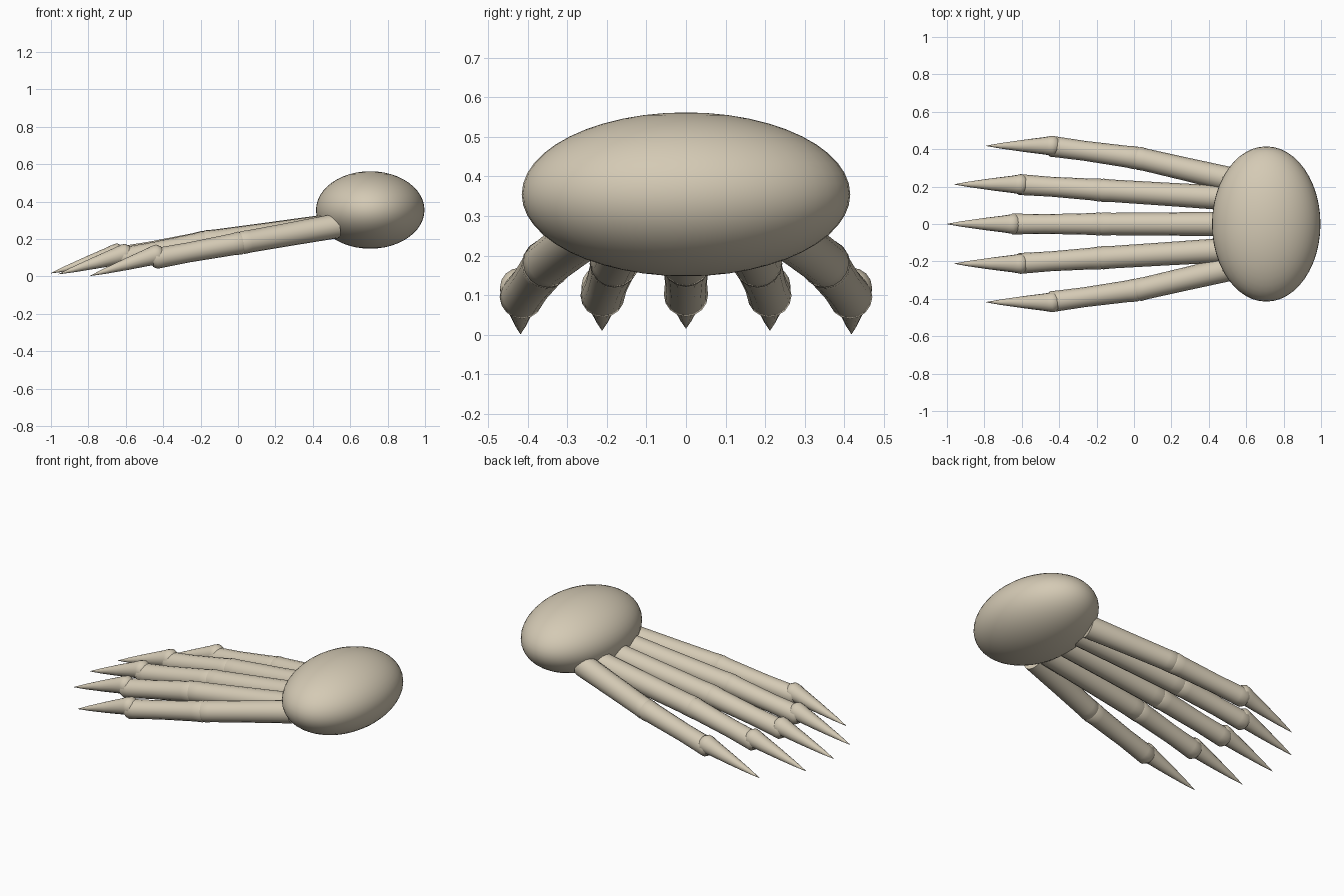
import bpy, bmesh, math
from mathutils import Vector

if "Cube" in bpy.data.objects:
    bpy.data.objects.remove(bpy.data.objects["Cube"])

bone = bpy.data.materials.new("bone_beige")
bone.diffuse_color = (0.66, 0.59, 0.46, 1)
bone.use_nodes = True
bone.node_tree.nodes["Principled BSDF"].inputs["Base Color"].default_value = bone.diffuse_color


def finish(obj):
    obj.data.materials.append(bone)
    bpy.ops.object.select_all(action='DESELECT')
    obj.select_set(True)
    bpy.context.view_layer.objects.active = obj
    bpy.ops.object.shade_smooth_by_angle(angle=math.radians(40))


def bone_part(name, a, b, profile, sides=16):
    """Loft rings from a to b; profile holds (fraction along, radius)."""
    a, b = Vector(a), Vector(b)
    axis = (b - a).normalized()
    side = axis.cross(Vector((0, 0, 1))).normalized()
    up = side.cross(axis)
    bm = bmesh.new()
    rings = []
    for t, r in profile:
        c = a.lerp(b, t)
        rings.append([bm.verts.new(c + r * (math.cos(k) * side + math.sin(k) * up))
                      for k in (2 * math.pi * i / sides for i in range(sides))])
    for p, q in zip(rings, rings[1:]):
        for i in range(sides):
            j = (i + 1) % sides
            bm.faces.new((p[i], p[j], q[j], q[i]))
    bm.faces.new(rings[0])
    bm.faces.new(rings[-1])
    bmesh.ops.recalc_face_normals(bm, faces=bm.faces)
    mesh = bpy.data.meshes.new(name)
    bm.to_mesh(mesh)
    bm.free()
    obj = bpy.data.objects.new(name, mesh)
    bpy.context.collection.objects.link(obj)
    finish(obj)


# Egg-shaped palm
bpy.ops.mesh.primitive_uv_sphere_add(segments=48, ring_count=24, location=(0.707, 0, 0.355))
palm = bpy.context.object
palm.name = "palm"
palm.scale = (0.29, 0.415, 0.207)
bpy.ops.object.transform_apply(location=False, rotation=False, scale=True)
finish(palm)

# Bone outlines
LOWER = [(0, 0.066), (0.5, 0.062), (0.9, 0.060), (0.97, 0.062), (1, 0.054)]
UPPER = [(0, 0.056), (0.03, 0.062), (0.12, 0.058), (0.6, 0.053),
         (0.88, 0.055), (0.96, 0.056), (1, 0.042)]
CLAW = [(0, 0.018), (0.02, 0.036), (0.07, 0.052), (0.13, 0.052), (0.22, 0.046),
        (0.5, 0.032), (0.8, 0.015), (1, 0.001)]

# Finger joints: root, middle joint, knuckle, claw tip
FINGERS = {
    "middle": [(0.53, 0, 0.273), (-0.19, 0, 0.182), (-0.67, 0, 0.098), (-1.0, 0, 0.017)],
    "inner": [(0.53, 0.137, 0.27), (-0.19, 0.182, 0.180), (-0.63, 0.212, 0.096), (-0.96, 0.212, 0.012)],
    "outer": [(0.53, 0.235, 0.27), (0.01, 0.355, 0.178), (-0.46, 0.418, 0.092), (-0.79, 0.418, 0.003)],
}

for name, pts in FINGERS.items():
    for sign, label in ([(1, "")] if name == "middle" else [(1, "_back"), (-1, "_front")]):
        root, joint, knuckle, tip = [Vector((x, sign * y, z)) for x, y, z in pts]
        claw_root = knuckle + Vector((0.065, 0, 0.037))
        bone_part(f"{name}_finger{label}_lower", root, joint, LOWER)
        bone_part(f"{name}_finger{label}_upper", joint + (root - joint) * 0.03, knuckle, UPPER)
        bone_part(f"{name}_finger{label}_claw", claw_root, tip, CLAW)
